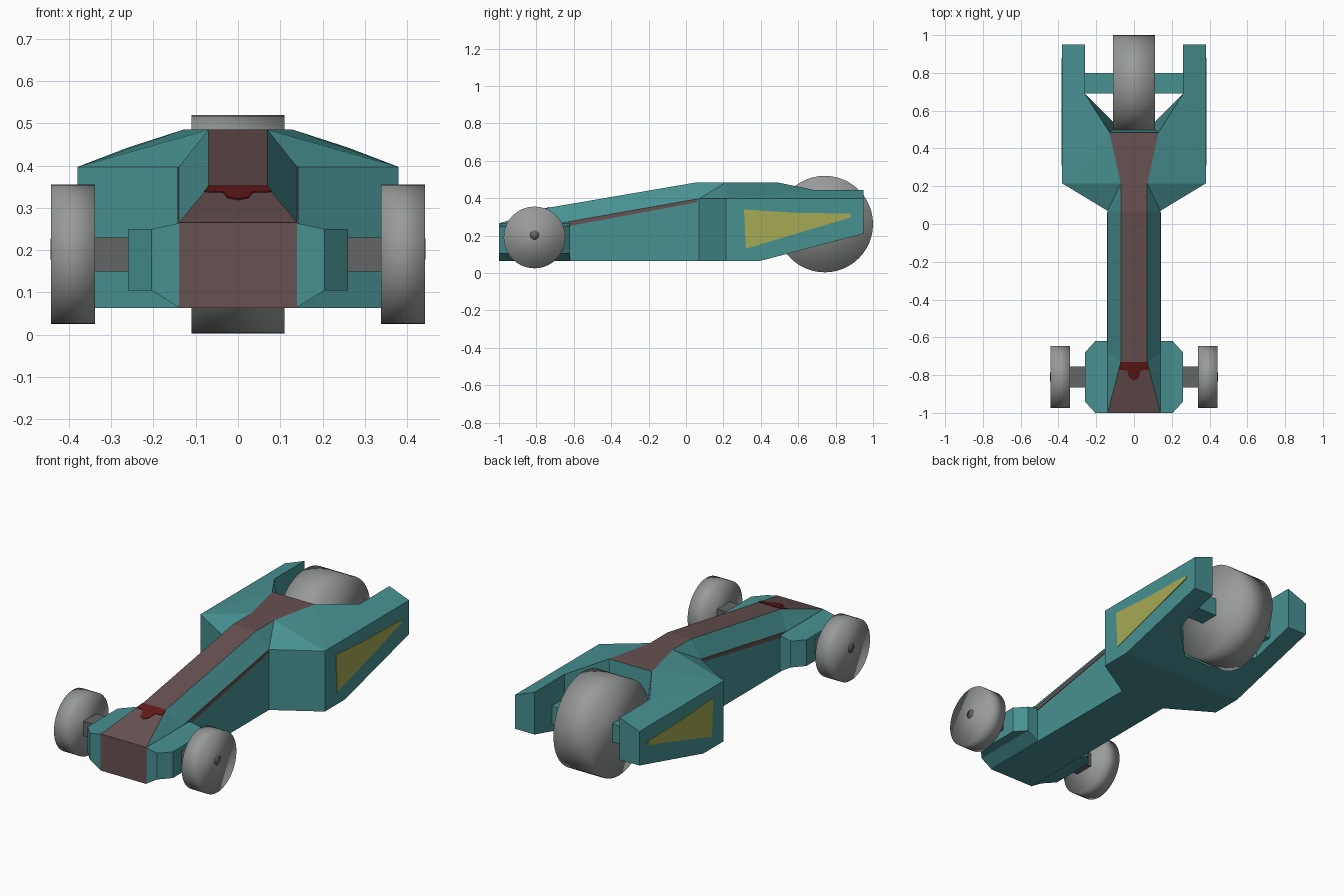
import bpy, bmesh, math
from mathutils import Matrix

if "Cube" in bpy.data.objects:
    bpy.data.objects.remove(bpy.data.objects["Cube"])


def mat(name, r, g, b):
    m = bpy.data.materials.new(name)
    m.diffuse_color = (r, g, b, 1)
    m.use_nodes = True
    m.node_tree.nodes["Principled BSDF"].inputs["Base Color"].default_value = m.diffuse_color
    return m


TEAL = mat("teal", .065, .285, .29)
BROWN = mat("dull_brown", .14, .083, .083)
RED = mat("dark_red", .13, .01, .01)
YELLOW = mat("pale_yellow", .38, .40, .09)
GREY = mat("wheel_grey", .32, .33, .33)
DARK = mat("axle_grey", .125, .13, .13)


def finish(name, bm, mats, smooth=False):
    bmesh.ops.remove_doubles(bm, verts=bm.verts, dist=1e-5)
    bmesh.ops.recalc_face_normals(bm, faces=bm.faces)
    me = bpy.data.meshes.new(name)
    bm.to_mesh(me)
    bm.free()
    for m in mats:
        me.materials.append(m)
    for p in me.polygons:
        p.use_smooth = smooth
    ob = bpy.data.objects.new(name, me)
    bpy.context.collection.objects.link(ob)
    return ob


def solid(name, points, faces, mats, brown=()):
    """Half solid given by named points, built on both sides of x = 0."""
    bm = bmesh.new()
    for s in (1, -1):
        vs = {k: bm.verts.new((s * x, y, z)) for k, (x, y, z) in points.items()}
        for i, f in enumerate(faces):
            face = bm.faces.new([vs[k] for k in f.split()])
            face.material_index = 1 if i in brown else 0
    return finish(name, bm, mats)


def plate(name, pts, offset, m):
    """Thin plate: polygon extruded by a small offset."""
    bm = bmesh.new()
    n = len(pts)
    lo = [bm.verts.new(p) for p in pts]
    hi = [bm.verts.new([a + b for a, b in zip(p, offset)]) for p in pts]
    bm.faces.new(lo)
    bm.faces.new(hi)
    for i in range(n):
        j = (i + 1) % n
        bm.faces.new((lo[i], lo[j], hi[j], hi[i]))
    return finish(name, bm, [m])


def box(name, x0, x1, y0, y1, z0, z1, m):
    bm = bmesh.new()
    M = Matrix.Translation(((x0 + x1) / 2, (y0 + y1) / 2, (z0 + z1) / 2)) @ \
        Matrix.Diagonal((abs(x1 - x0), y1 - y0, z1 - z0, 1))
    bmesh.ops.create_cube(bm, size=1, matrix=M)
    return finish(name, bm, [m])


def disc(name, x, y, z, r, w, m, seg=40):
    bm = bmesh.new()
    M = Matrix.Translation((x, y, z)) @ Matrix.Rotation(math.pi / 2, 4, 'Y')
    bmesh.ops.create_cone(bm, cap_ends=True, segments=seg, radius1=r, radius2=r,
                          depth=w, matrix=M)
    return finish(name, bm, [m], True)


# Main body: nose, roof strip, shoulders and rear side pods
P = dict(
    a0=(0, -1, .063), a1=(.14, -1, .063), a2=(.14, -1, .265), a3=(0, -1, .265),
    b0=(0, -.73, .35), b1=(.07, -.73, .35), c0=(0, .06, .485), c1=(.07, .06, .485),
    d0=(0, .215, .485), d1=(.07, .215, .485), e0=(0, .485, .485), e1=(.13, .485, .485),
    h=(.14, -.68, .265), s=(.14, .07, .397), sb=(.14, .07, .063), s0=(0, .07, .063),
    p=(.38, .215, .397), pb=(.38, .215, .063), m=(.38, .39, .063), m0=(0, .39, .063),
    q=(.26, .69, .443), qb=(.26, .69, .142), r=(.26, .95, .443), rb=(.26, .95, .21),
    t=(.38, .95, .397), tb=(.38, .95, .21), f1=(.09, .52, .097), f0=(0, .52, .097))
F = ["a0 a1 a2 a3", "a3 a2 b1 b0", "b0 b1 c1 c0", "c0 c1 d1 d0", "d0 d1 e1 e0",
     "a2 h b1", "h s c1 b1", "a1 sb s h a2", "s sb pb p", "p pb m tb t", "t tb rb r",
     "r rb qb q", "q qb f1 e1", "e1 f1 f0 e0", "a0 a1 sb s0", "s0 sb pb m m0",
     "m0 m tb rb qb f1 f0", "c1 s d1", "s p d1", "d1 p e1", "e1 p q", "p t r q"]
solid("body", P, F, [TEAL, BROWN], brown=range(5))

# Red badge shape painted on the nose slope
nose = [(-.07, -.73), (.07, -.73), (.08, -.77), (.035, -.775), (.025, -.815), (0, -.83),
        (-.025, -.815), (-.035, -.775), (-.08, -.77)]
plate("nose_patch", [(x, y, .265 + (y + 1) * .085 / .27) for x, y in nose],
      (0, -.001, .003), RED)

# Chamfered fairings beside the nose
outline = [(.14, -1, .065, .264), (.205, -1, .105, .25), (.26, -.94, .105, .25),
           (.26, -.68, .105, .25), (.205, -.62, .105, .25), (.14, -.62, .065, .264)]
fair = bmesh.new()
for s in (1, -1):
    lo = [fair.verts.new((s * x, y, z)) for x, y, z, _ in outline]
    hi = [fair.verts.new((s * x, y, z)) for x, y, _, z in outline]
    for ring in (lo, hi):
        fair.faces.new([ring[i] for i in (0, 1, 4, 5)])
        fair.faces.new([ring[i] for i in (1, 2, 3, 4)])
    for i in range(6):
        j = (i + 1) % 6
        fair.faces.new((lo[i], lo[j], hi[j], hi[i]))
finish("front_fairings", fair, [TEAL])

for s, side in ((1, "right"), (-1, "left")):
    # Shoulder stripe and side panel paint
    plate("shoulder_stripe_" + side,
          [(s * .14, y, z) for y, z in ((-.63, .25), (.06, .378), (.06, .396), (-.63, .274))],
          (s * .003, 0, 0), BROWN)
    plate("side_panel_" + side,
          [(s * .38, y, z) for y, z in ((.31, .34), (.32, .13), (.88, .297), (.88, .317), (.6, .322), (.42, .332))],
          (s * .003, 0, 0), YELLOW)
    # Front wheels with axle stubs and hub dots
    box("front_axle_" + side, s * .24, s * .35, -.865, -.755, .15, .23, DARK)
    disc("front_wheel_" + side, s * .39, -.81, .19, .165, .104, GREY)
    disc("front_hub_" + side, s * .4415, -.81, .203, .025, .004, DARK, 12)

# Rear wheel and cross axle
disc("rear_wheel", 0, .742, .2615, .258, .22, GREY, 48)
box("rear_axle", -.27, .27, .69, .80, .21, .31, TEAL)
